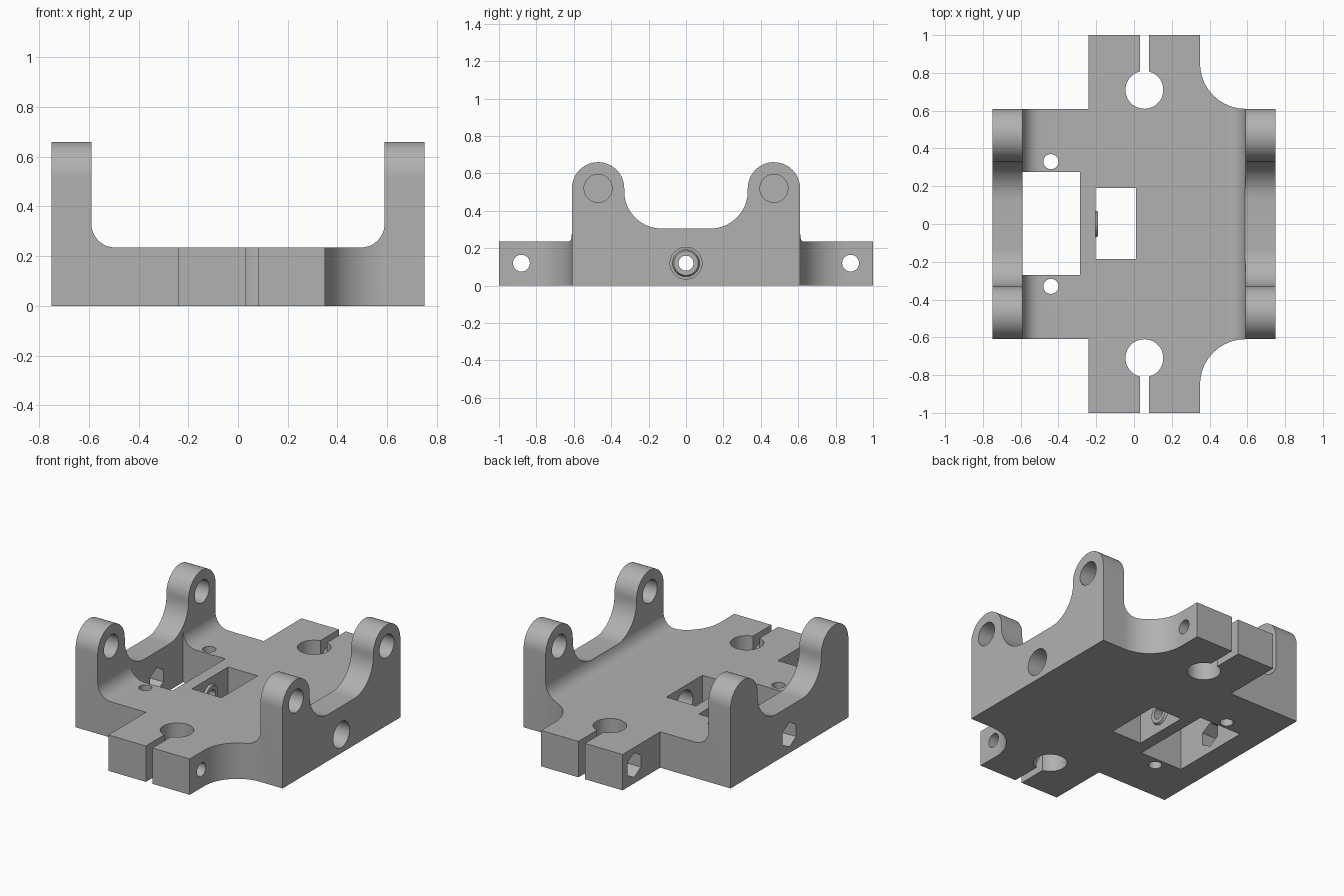
import bpy, bmesh
from math import sin, cos, pi, radians

if "Cube" in bpy.data.objects:
    bpy.data.objects.remove(bpy.data.objects["Cube"], do_unlink=True)

# One plain grey material
grey = bpy.data.materials.new("matte grey")
grey.use_nodes = True
colour = (0.44, 0.44, 0.44, 1)
grey.diffuse_color = colour
grey.node_tree.nodes["Principled BSDF"].inputs["Base Color"].default_value = colour

PLACE = {"x": lambda u, v, t: (t, u, v),
         "y": lambda u, v, t: (u, t, v),
         "z": lambda u, v, t: (u, v, t)}


def arc(cu, cv, r, a0, a1, n=20):
    angles = [radians(a0 + (a1 - a0) * i / n) for i in range(n + 1)]
    return [(cu + r * cos(a), cv + r * sin(a)) for a in angles]


def circle(cu, cv, r, n=48):
    return arc(cu, cv, r, 0, 360, n)[:-1]


def hexagon(cu, cv, r):
    return arc(cu, cv, r, 90, 450, 6)[:-1]


def rect(u0, u1, v0, v1):
    return [(u0, v0), (u1, v0), (u1, v1), (u0, v1)]


def prism(name, axis, profile, t0, t1, end_profile=None):
    """Extrude a profile along an axis, optionally tapering to a second one."""
    bm = bmesh.new()
    a = [bm.verts.new(PLACE[axis](u, v, t0)) for u, v in profile]
    b = [bm.verts.new(PLACE[axis](u, v, t1)) for u, v in end_profile or profile]
    bm.faces.new(a)
    bm.faces.new(b)
    for i in range(len(a)):
        j = (i + 1) % len(a)
        bm.faces.new((a[i], a[j], b[j], b[i]))
    bmesh.ops.recalc_face_normals(bm, faces=bm.faces)
    mesh = bpy.data.meshes.new(name)
    bm.to_mesh(mesh)
    bm.free()
    obj = bpy.data.objects.new(name, mesh)
    bpy.context.collection.objects.link(obj)
    return obj


def combine(tool, operation="DIFFERENCE"):
    mod = body.modifiers.new("combine", "BOOLEAN")
    mod.operation, mod.solver, mod.object = operation, "EXACT", tool
    bpy.context.view_layer.objects.active = body
    bpy.ops.object.modifier_apply(modifier=mod.name)
    bpy.data.objects.remove(tool, do_unlink=True)


def cut(axis, profile, t0, t1):
    combine(prism("cutter", axis, profile, t0, t1))


# U-shaped body: floor, two side walls and inner fillets
FLOOR, TOP, WALL, FIL = 0.235, 0.66, 0.59, 0.095
right_half = (arc(WALL - FIL, FLOOR + FIL, FIL, 270, 360, 12)
              + [(WALL, TOP), (0.75, TOP), (0.75, 0)])
left_half = [(-u, v) for u, v in reversed(right_half)]
body = prism("mounting_bracket", "y", left_half + right_half, -1, 1)

# Plan outline: square corners on the left, scooped corners on the right
for s in (-1, 1):
    cut("z", rect(-0.9, -0.24, s * 0.61, s * 1.2), -0.1, 1)
    scoop = [(0.35, 1.2)] + arc(0.59, 0.85, 0.24, 180, 270) + [(0.9, 0.61), (0.9, 1.2)]
    cut("z", [(u, s * v) for u, v in scoop], -0.1, 1)

# Wall outline: two round lugs with a valley between them
flank = [(-0.8, 1), (-0.8, 0.52)] + arc(-0.47, 0.52, 0.14, 180, 0, 28) \
    + arc(-0.13, 0.505, 0.2, 180, 270)
mirrored = [(-u, v) for u, v in reversed(flank)]
lip = [(-0.06, 0.33), (0.06, 0.33)]
cut("x", flank + mirrored, -1, 0)
cut("x", flank + lip + mirrored, 0, 0.585)
cut("x", flank + mirrored, 0.585, 1)

# Windows through the floor
cut("z", rect(-0.59, -0.285, -0.27, 0.275), -0.1, 0.5)
cut("z", rect(-0.205, 0.01, -0.185, 0.19), -0.1, 0.5)

# Raised seat round the centre bore
combine(prism("bore_seat", "x", circle(0, 0.12, 0.085), -0.23, -0.19,
              circle(0, 0.12, 0.065)), "UNION")

# Centre bore: wide on the right, narrow between windows, hexagonal on the left
cut("x", circle(0, 0.12, 0.085), -0.1, 1)
cut("x", circle(0, 0.12, 0.04), -0.4, -0.1)
cut("x", hexagon(0, 0.12, 0.08), -1, -0.45)

for s in (-1, 1):
    # Lug holes: through on the right, blind on the left
    cut("x", circle(s * 0.47, 0.52, 0.075), 0.5, 1)
    cut("x", circle(s * 0.47, 0.52, 0.075), -0.69, -0.5)
    # Clamp tabs: rod hole, slot, cross bolt and nut recess
    cut("z", circle(0.055, s * 0.71, 0.1), -0.1, 0.5)
    cut("z", rect(0.032, 0.08, s * 0.75, s * 1.2), -0.1, 0.5)
    cut("x", circle(s * 0.88, 0.12, 0.045, 32), -0.5, 0.58)
    cut("x", hexagon(s * 0.88, 0.12, 0.08), -0.5, -0.14)
    # Small floor holes
    cut("z", circle(-0.44, s * 0.33, 0.04, 32), -0.1, 0.5)

# Finish: colour and smooth curved faces
body.data.materials.clear()
body.data.materials.append(grey)
for face in body.data.polygons:
    face.material_index = 0
bpy.ops.object.select_all(action="DESELECT")
body.select_set(True)
bpy.context.view_layer.objects.active = body
bpy.ops.object.shade_smooth_by_angle(angle=radians(30))
